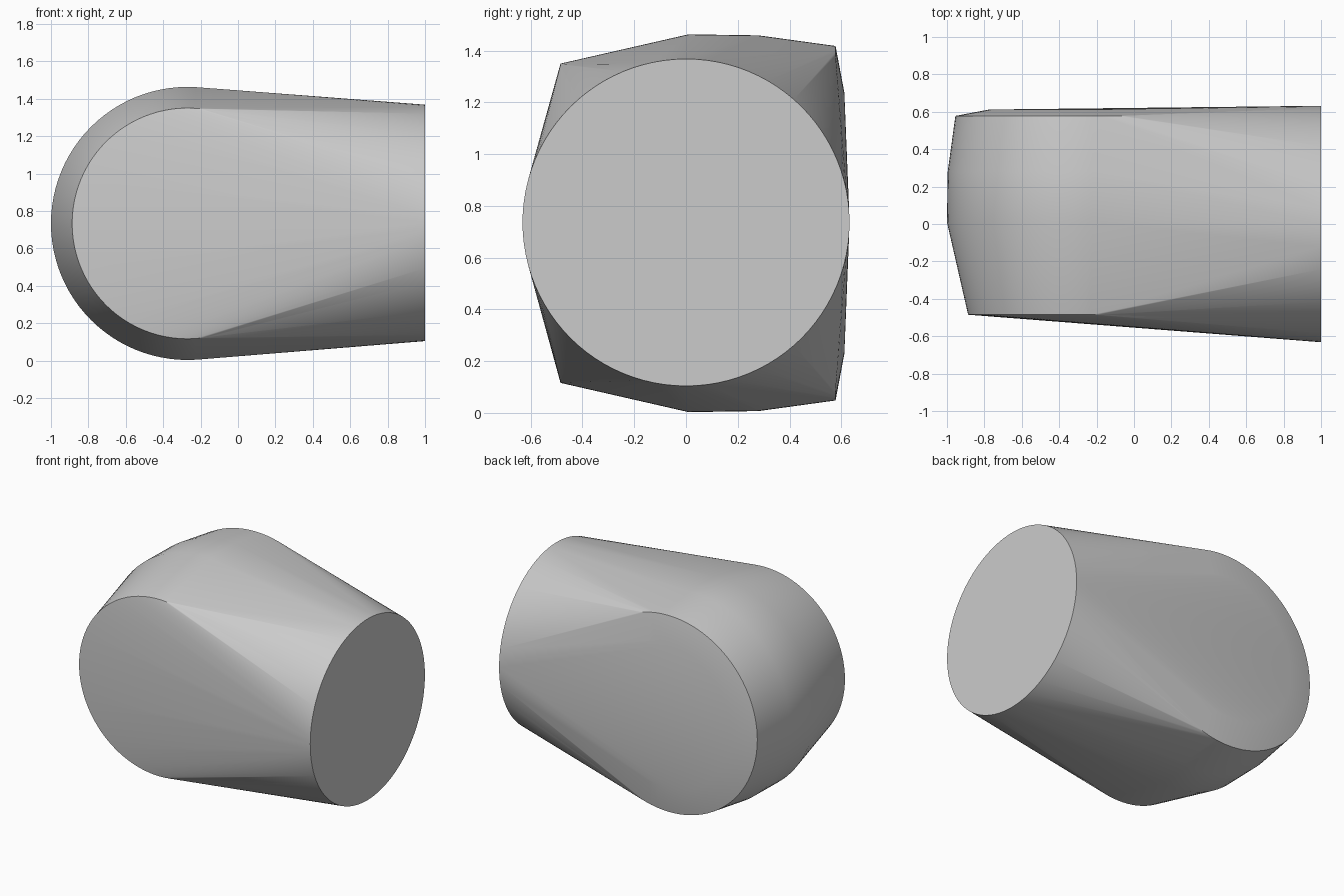
import bpy, bmesh, math
from mathutils import Vector

cube = bpy.data.objects.get("Cube")
if cube:
    bpy.data.objects.remove(cube, do_unlink=True)

SEGMENTS = 96
CENTRE = Vector((-0.27, 0, 0.733))


def ring(bm, centre, radius, u, v):
    """Add a circle of points spanned by the directions u and v."""
    for i in range(SEGMENTS):
        a = math.tau * i / SEGMENTS
        bm.verts.new(centre + radius * (math.cos(a) * u + math.sin(a) * v))


X, Y, Z = Vector((1, 0, 0)), Vector((0, 1, 0)), Vector((0, 0, 1))
bm = bmesh.new()

# Rounded drum: rings stacked from front to back (y, radius)
for y, radius in [(-0.485, 0.617), (0.01, 0.73), (0.28, 0.726),
                  (0.578, 0.685), (0.612, 0.505)]:
    ring(bm, CENTRE + y * Y, radius, X, Z)

# Round end face of the neck
ring(bm, Vector((1, 0, 0.736)), 0.632, Y, Z)

# Stretch one skin over the drum and the neck
hull = bmesh.ops.convex_hull(bm, input=bm.verts)
bmesh.ops.delete(bm, geom=[v for v in bm.verts if not v.link_faces], context='VERTS')
bmesh.ops.dissolve_limit(bm, angle_limit=math.radians(0.05),
                         verts=bm.verts, edges=bm.edges)
bmesh.ops.recalc_face_normals(bm, faces=bm.faces)

mesh = bpy.data.meshes.new("elbow_housing")
bm.to_mesh(mesh)
bm.free()
housing = bpy.data.objects.new("elbow_housing", mesh)
bpy.context.collection.objects.link(housing)

# Plain grey finish
grey = bpy.data.materials.new("plain_grey")
grey.use_nodes = True
colour = (0.6, 0.6, 0.6, 1)
grey.diffuse_color = colour
grey.node_tree.nodes["Principled BSDF"].inputs["Base Color"].default_value = colour
mesh.materials.append(grey)

bpy.context.view_layer.objects.active = housing
housing.select_set(True)
bpy.ops.object.shade_smooth_by_angle(angle=math.radians(30))
